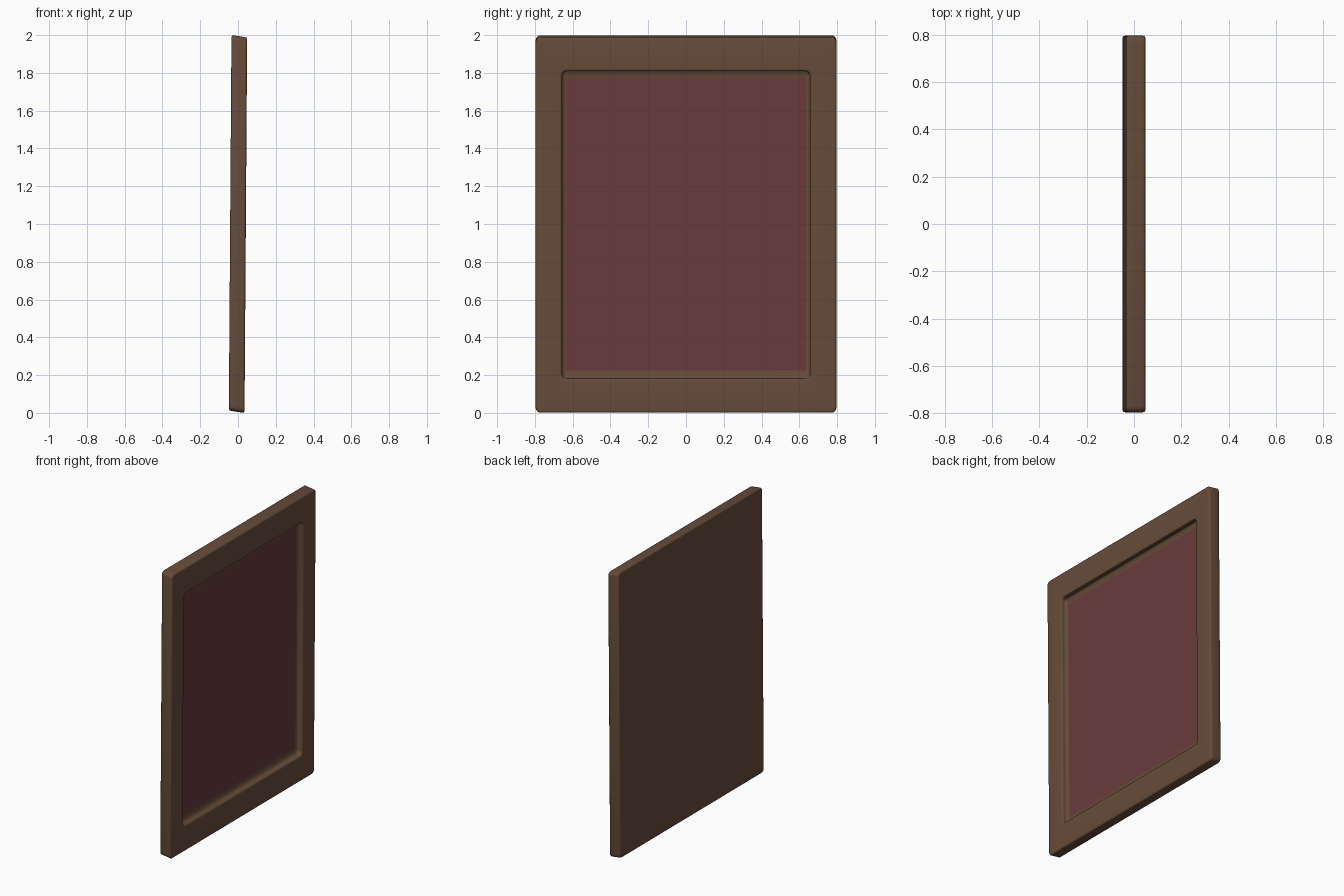
import bpy, bmesh, math
from mathutils import Vector

if "Cube" in bpy.data.objects:
    bpy.data.objects.remove(bpy.data.objects["Cube"])

TILT, SLANT = 0.007, 0.15


def material(name, color):
    m = bpy.data.materials.new(name)
    m.diffuse_color = (*color, 1)
    m.use_nodes = True
    m.node_tree.nodes["Principled BSDF"].inputs["Base Color"].default_value = m.diffuse_color
    return m


def ring(bm, hy, hz, x, r, n=4):
    """Rounded rectangle facing x, leaning slightly with height."""
    verts = []
    for k, (sy, sz) in enumerate([(1, 1), (-1, 1), (-1, -1), (1, -1)]):
        for i in range(n + 1):
            a = math.pi / 2 * (k + i / n)
            y = sy * (hy - r) + r * math.cos(a)
            z = sz * (hz - r) + r * math.sin(a)
            verts.append(bm.verts.new(Vector((x + TILT * z, y, 1 + z - SLANT * x))))
    return verts


def arc(c0, c1, turn, n=4):
    """Quarter-round steps from c0 to c1 for (hy, hz, x)."""
    out = []
    for i in range(n + 1):
        a = math.pi / 2 * i / n
        s, c = math.sin(a), 1 - math.cos(a)
        fx, fw = (c, s) if turn else (s, c)
        out.append((c0[0] + (c1[0] - c0[0]) * fw, c0[1] + (c1[1] - c0[1]) * fw,
                    c0[2] + (c1[2] - c0[2]) * fx))
    return out


def loft(name, sections, mat, cap_start=False, cap_end=False):
    bm = bmesh.new()
    rings = [ring(bm, *s) for s in sections]
    for a, b in zip(rings, rings[1:]):
        for i in range(len(a)):
            j = (i + 1) % len(a)
            bm.faces.new((a[i], a[j], b[j], b[i]))
    if cap_start:
        bm.faces.new(rings[0][::-1])
    if cap_end:
        bm.faces.new(rings[-1])
    me = bpy.data.meshes.new(name)
    bm.to_mesh(me)
    bm.free()
    ob = bpy.data.objects.new(name, me)
    bpy.context.collection.objects.link(ob)
    me.materials.append(mat)
    bpy.ops.object.select_all(action='DESELECT')
    ob.select_set(True)
    bpy.context.view_layer.objects.active = ob
    bpy.ops.object.shade_smooth_by_angle(angle=math.radians(30))
    return ob


wood = material("wood", (0.133, 0.072, 0.042))
red = material("red_panel", (0.139, 0.044, 0.045))

# Frame: back, rounded rim, flat face, rounded lip, coved recess
H = 0.0415
profile = (arc((0.783, 0.981, -H), (0.796, 0.994, -H + 0.01), True)
           + arc((0.796, 0.994, H - 0.01), (0.783, 0.981, H), False)
           + arc((0.669, 0.829, H), (0.656, 0.814, H - 0.01), True)
           + arc((0.656, 0.814, 0.018), (0.635, 0.774, 0.002), False))
sections = []
for k, (hy, hz, x) in enumerate(profile):
    if k < 10:
        r = 0.026 - (0.796 - hy)
    else:
        r = max(0.004, 0.024 + hy - 0.656)
    sections.append((hy, hz, x, r))
loft("frame", sections, wood, cap_start=True)

# Red panel on the recess floor
loft("panel", [sections[-1]], red, cap_end=True)
